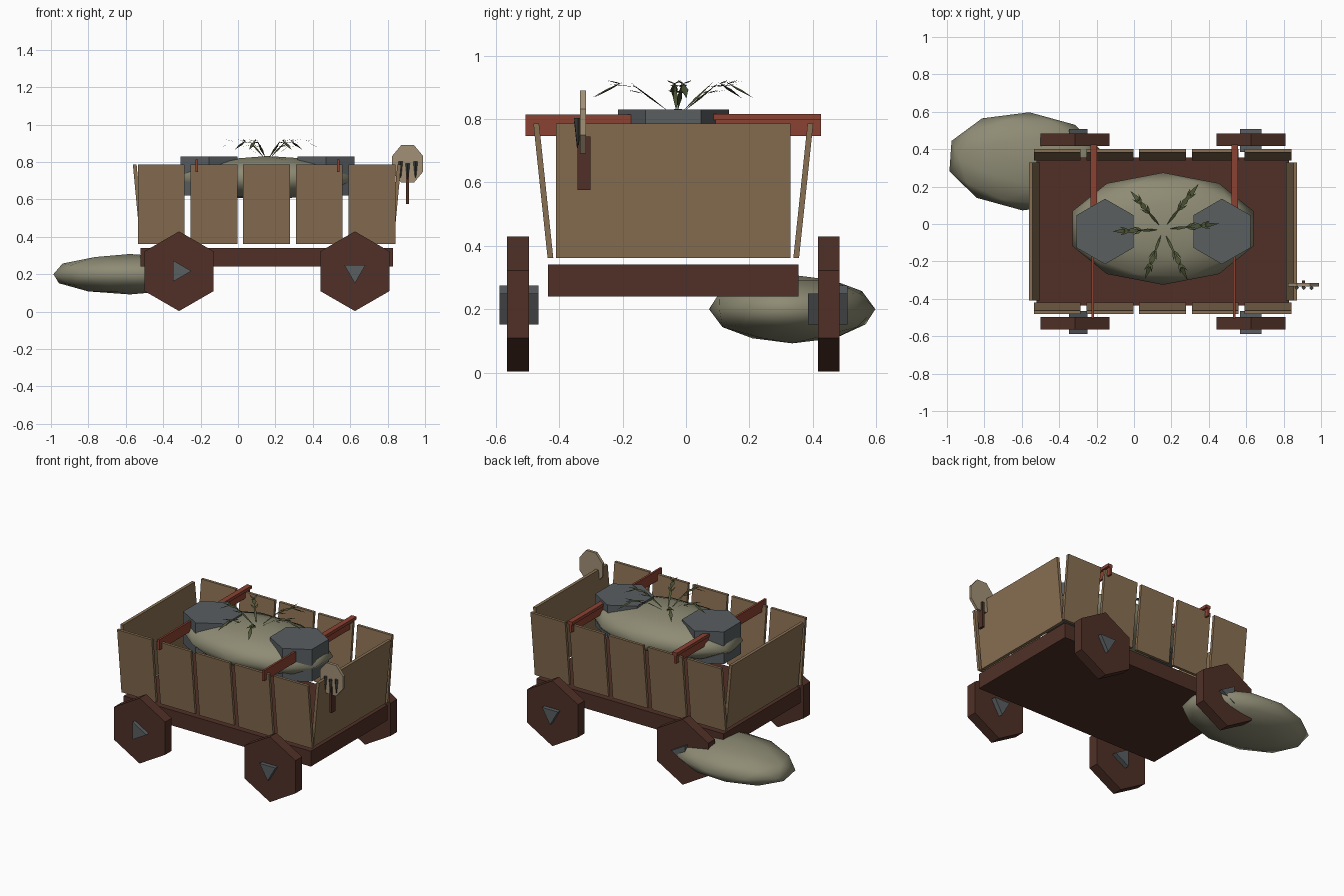
import bpy, bmesh, math
from mathutils import Matrix, Vector

if "Cube" in bpy.data.objects:
    bpy.data.objects.remove(bpy.data.objects["Cube"])


def material(name, rgb):
    m = bpy.data.materials.new(name)
    m.use_nodes = True
    m.diffuse_color = (*rgb, 1)
    node = next(n for n in m.node_tree.nodes if n.type == 'BSDF_PRINCIPLED')
    node.inputs["Base Color"].default_value = (*rgb, 1)
    return m


TAN = material("tan wood", (.25, .16, .085))
BROWN = material("dark brown wood", (.08, .03, .02))
RED = material("red wood", (.26, .055, .033))
STONE = material("grey stone", (.1, .112, .118))
SACK = material("sack cloth", (.27, .26, .175))
GREEN = material("dark green", (.075, .09, .035))
CREAM = material("pale bone", (.36, .28, .18))
SPIKE = material("dark metal", (.05, .05, .045))


def finish(bm, name, mat, smooth=False):
    bmesh.ops.recalc_face_normals(bm, faces=bm.faces)
    for f in bm.faces:
        f.smooth = smooth
    me = bpy.data.meshes.new(name)
    bm.to_mesh(me)
    bm.free()
    me.materials.append(mat)
    ob = bpy.data.objects.new(name, me)
    bpy.context.collection.objects.link(ob)
    return ob


def box(name, mat, center, size, lean=(0, 0)):
    """Box whose top is shifted by lean in x and y."""
    bm = bmesh.new()
    m = Matrix.Diagonal((*size, 1))
    m[0][2], m[1][2] = lean
    bmesh.ops.create_cube(bm, size=1, matrix=Matrix.Translation(center) @ m)
    return finish(bm, name, mat)


def prism(name, mat, sides, radius, depth, center, turn=Matrix(), tip=None):
    bm = bmesh.new()
    bmesh.ops.create_cone(bm, cap_ends=True, segments=sides, radius1=radius,
                          radius2=radius if tip is None else tip, depth=depth,
                          matrix=Matrix.Translation(center) @ turn)
    return finish(bm, name, mat)


def sack(name, center, radii, turn=0):
    bm = bmesh.new()
    m = (Matrix.Translation(center) @ Matrix.Rotation(turn, 4, 'Z')
         @ Matrix.Diagonal((*radii, 1)))
    bmesh.ops.create_icosphere(bm, subdivisions=2, radius=1, matrix=m)
    return finish(bm, name, SACK, True)


MID_X, MID_Y = .155, -.04
ALONG_Y = Matrix.Rotation(math.pi / 2, 4, 'X')

# Cart bed
box("cart_bed", BROWN, (MID_X, MID_Y, .29), (1.35, .79, .1))

# Wheels and three-sided hubs
for side, sy in (("front", -1), ("back", 1)):
    for end, x, angle in (("right", -.315, 90), ("left", .625, 180)):
        prism(f"{side}_{end}_wheel", BROWN, 6, .213, .068,
              (x, MID_Y + sy * .49, .216), ALONG_Y)
        prism(f"{side}_{end}_hub", STONE, 3, .066, .124,
              (x, MID_Y + sy * .487, .217),
              Matrix.Rotation(math.radians(angle), 4, 'Y') @ ALONG_Y)

    # Side boards leaning outwards
    for i in range(5):
        box(f"{side}_board_{i + 1}", TAN,
            (-.41 + i * .2815, MID_Y + sy * .41, .573), (.25, .018, .425),
            (0, sy * .045))

    # Red brackets hooked over the boards
    for end, x in (("right", -.22), ("left", .535)):
        y = MID_Y + sy * .296
        box(f"{side}_{end}_bracket", RED, (x, y, .78), (.013, .34, .068))
        if sy > 0:
            box(f"{side}_{end}_bracket_top", RED, (x + .004, y, .806),
                (.034, .34, .02))

# End boards
for end, sx in (("right", -1), ("left", 1)):
    box(f"{end}_end_board", TAN, (MID_X + sx * .687, MID_Y, .573),
        (.02, .74, .425), (sx * .04, 0))

# Sacks and stone weights
sack("loaded_sack", (MID_X, -.025, .715), (.51, .3, .117))
sack("hanging_sack", (-.578, .335, .2), (.425, .263, .108), math.radians(-4))
for end, x in (("right", -.155), ("left", .47)):
    prism(f"{end}_stone", STONE, 6, .175, .21, (x, MID_Y, .725))

# Sprouting plant: arched stems with small leaves
bm = bmesh.new()


def leaf(p, q, width):
    """Flat diamond leaf from p to q."""
    d = q - p
    across = d.cross(Vector((0, 0, 1))).normalized() * width
    mid = p + d * .45
    bm.faces.new([bm.verts.new(v) for v in (p, mid + across, q, mid - across)])


for degrees, reach in ((182, .27), (130, .27), (52, .31), (6, .3),
                       (-64, .3), (-110, .28)):
    out = Vector((math.cos(math.radians(degrees)),
                  math.sin(math.radians(degrees)), 0))
    across = Vector((-out.y, out.x, 0))

    def at(t, z):
        return Vector((MID_X, -.03, z)) + out * reach * t

    leaf(at(.1, .825), at(.55, .915), .008)
    leaf(at(.45, .9), at(.8, .91), .014)
    leaf(at(.65, .915), at(1, .865), .012)
    for t, z in ((.4, .88), (.65, .91)):
        for s in (-1, 1):
            leaf(at(t, z), at(t + .2, z + .012) + across * s * .022, .006)
finish(bm, "sprouting_plant", GREEN)

# Paddle hung beside the end board
paddle = Vector((.907, -.325, .79))
prism("paddle_blade", CREAM, 8, 1, .018, paddle,
      Matrix.Diagonal((.09, 1, .108, 1)) @ ALONG_Y
      @ Matrix.Rotation(math.pi / 8, 4, 'Z'))
box("paddle_handle", BROWN, (.906, -.322, .66), (.016, .04, .17))
for i, (dx, drop) in enumerate(((-.038, 0), (0, -.01), (.042, 0))):
    prism(f"paddle_spike_{i + 1}", SPIKE, 4, .003, .085,
          paddle + Vector((dx, -.016, -.03 + drop)), tip=.012)
